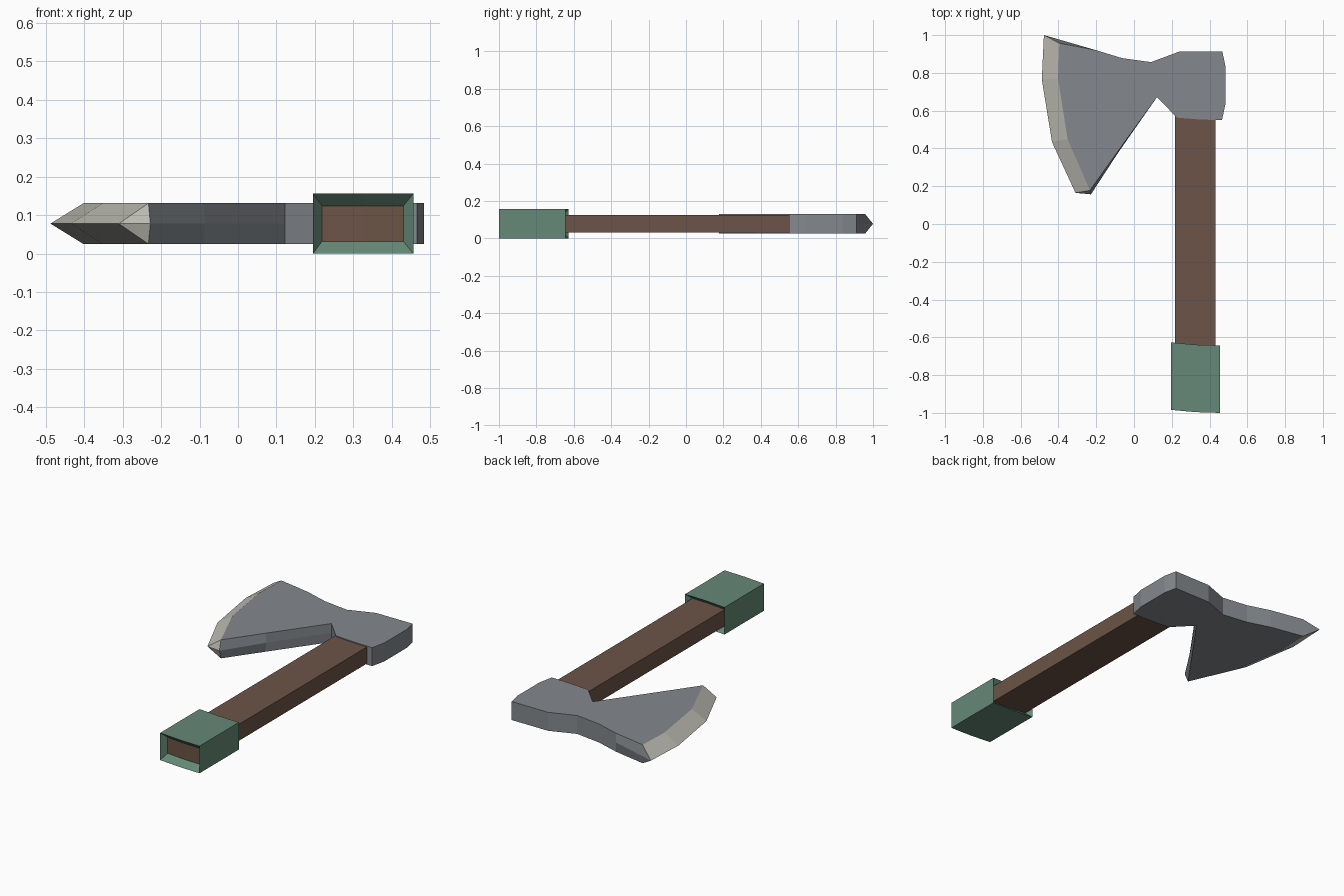
import bpy, bmesh

if "Cube" in bpy.data.objects:
    bpy.data.objects.remove(bpy.data.objects["Cube"])

def material(name, rgb):
    m = bpy.data.materials.new(name)
    m.diffuse_color = (*rgb, 1)
    m.use_nodes = True
    m.node_tree.nodes["Principled BSDF"].inputs["Base Color"].default_value = m.diffuse_color
    return m

STEEL = material("steel", (0.23, 0.25, 0.27))
EDGE = material("bright_edge", (0.50, 0.49, 0.44))
WOOD = material("brown_wood", (0.15, 0.088, 0.063))
GREEN = material("green_wrap", (0.13, 0.25, 0.185))
ZM = 0.078  # middle height of the axe

def finish(name, bm, mats):
    bmesh.ops.recalc_face_normals(bm, faces=bm.faces)
    me = bpy.data.meshes.new(name)
    bm.to_mesh(me)
    bm.free()
    for m in mats:
        me.materials.append(m)
    ob = bpy.data.objects.new(name, me)
    bpy.context.collection.objects.link(ob)

def bar(name, mat, rings, cap):
    """Loft six-point rectangles; each ring is x0, x1, half height, y, with a bowed end."""
    bm = bmesh.new()
    loops = []
    for x0, x1, h, y in rings:
        pts = [(x0, 0.016), ((x0 + x1) / 2, 0.004), (x1, 0)]
        loops.append([bm.verts.new((x, y + b, ZM - h)) for x, b in pts] +
                     [bm.verts.new((x, y + b, ZM + h)) for x, b in reversed(pts)])
    for a, b in zip(loops, loops[1:]):
        for i in range(6):
            j = (i + 1) % 6
            bm.faces.new((a[i], a[j], b[j], b[i]))
    if cap:
        for l in (loops[0], loops[-1]):
            bm.faces.new((l[0], l[1], l[4], l[5]))
            bm.faces.new((l[1], l[2], l[3], l[4]))
    finish(name, bm, [mat])

# wooden handle, and sleeve with funnel-shaped ends
bar("handle", WOOD, [(0.217, 0.432, 0.0475, -0.965), (0.217, 0.432, 0.0475, 0.60)], True)
bar("grip_sleeve", GREEN, [(0.219, 0.430, 0.046, -0.965), (0.195, 0.456, 0.078, -1.0),
                           (0.195, 0.456, 0.078, -0.643), (0.219, 0.430, 0.046, -0.678)], False)

# axe head: flat outline point -> matching point on the middle plane
head = [((-0.395, 0.957), (-0.477, 1.0)), ((-0.402, 0.77), (-0.488, 0.765)),
        ((-0.352, 0.45), (-0.434, 0.434)), ((-0.233, 0.178), (-0.31, 0.165)),
        ((-0.233, 0.178), (-0.228, 0.157)), ((-0.09, 0.378), (-0.085, 0.376))]
head += [(p, p) for p in [(0.122, 0.672), (0.227, 0.563), (0.35, 0.553), (0.466, 0.55),
                          (0.484, 0.635), (0.484, 0.836), (0.468, 0.912), (0.238, 0.912),
                          (0.09, 0.857), (-0.063, 0.878), (-0.2, 0.92)]]
bm = bmesh.new()
mid = [bm.verts.new((*m, ZM)) for _, m in head]
n = len(head)
for z in (0.131, 0.025):
    rim = []
    for i, (p, _) in enumerate(head):
        same = i and p == head[i - 1][0]
        rim.append(rim[-1] if same else bm.verts.new((*p, z)))
    for i in range(n):
        j = (i + 1) % n
        quad = [rim[i], rim[j], mid[j], mid[i]]
        if rim[i] is rim[j]:
            quad.pop(0)
        f = bm.faces.new(quad)
        f.material_index = 1 if i < 4 else 0   # sharpened bevel
    bm.faces.new([v for k, v in enumerate(rim) if k == 0 or v is not rim[k - 1]])
finish("axe_head", bm, [STEEL, EDGE])
